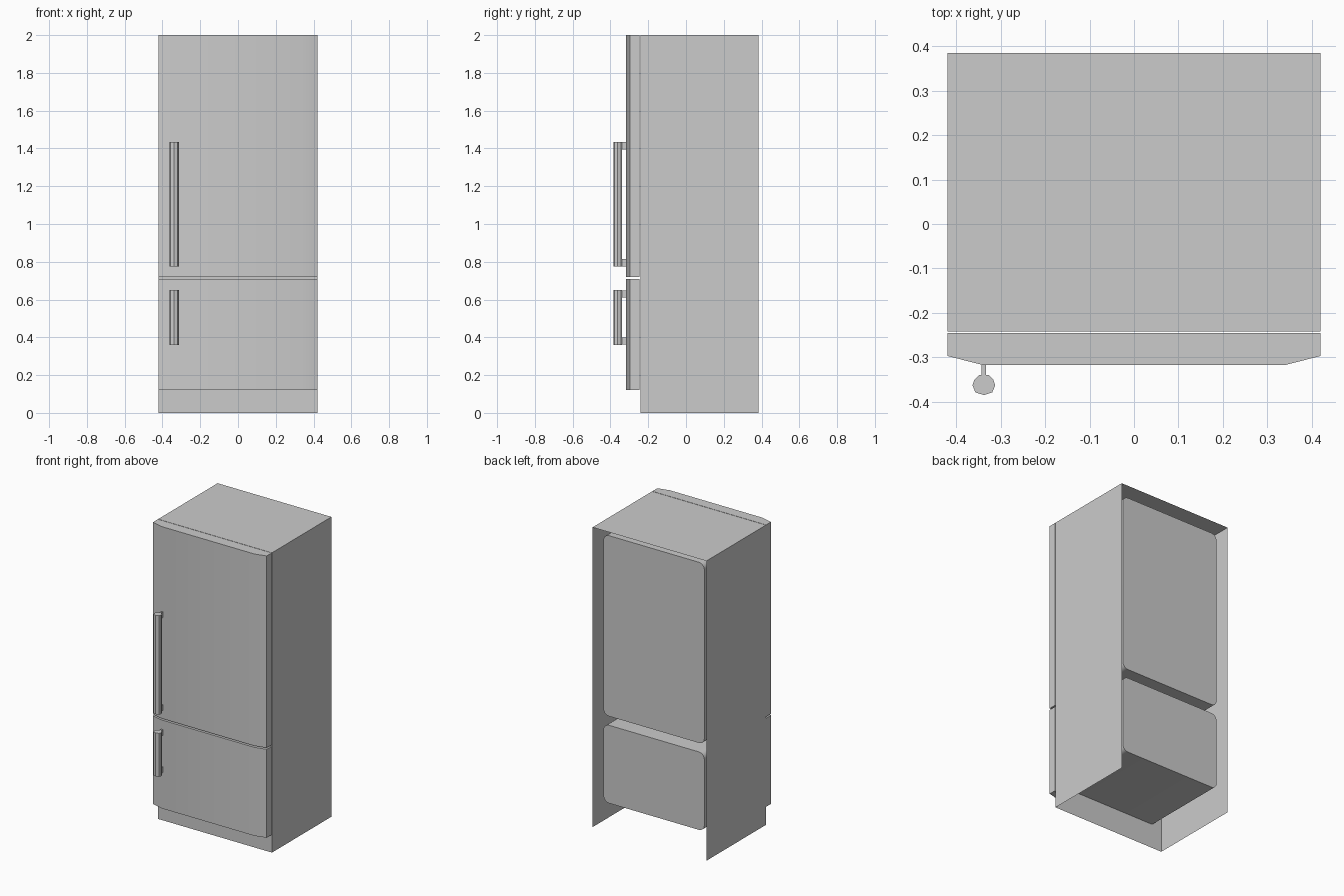
import bpy, bmesh, math
from mathutils import Vector

if "Cube" in bpy.data.objects:
    bpy.data.objects.remove(bpy.data.objects["Cube"])

W = 0.42                       # half width
FRONT, BACK = -0.242, 0.385    # cabinet depth
LINER_BACK = 0.338


def to_object(bm, name, smooth=False):
    mesh = bpy.data.meshes.new(name)
    bm.to_mesh(mesh)
    bm.free()
    obj = bpy.data.objects.new(name, mesh)
    bpy.context.collection.objects.link(obj)
    if smooth:
        bpy.ops.object.select_all(action='DESELECT')
        obj.select_set(True)
        bpy.context.view_layer.objects.active = obj
        bpy.ops.object.shade_smooth_by_angle(angle=math.radians(30))
    return obj


def add_prism(bm, profile, z0, z1):
    """Closed vertical prism from an xy profile."""
    low = [bm.verts.new((x, y, z0)) for x, y in profile]
    high = [bm.verts.new((x, y, z1)) for x, y in profile]
    bm.faces.new(low)
    bm.faces.new(high)
    n = len(profile)
    for i in range(n):
        j = (i + 1) % n
        bm.faces.new((low[i], low[j], high[j], high[i]))


def prism(name, profile, z0, z1, smooth=False):
    bm = bmesh.new()
    add_prism(bm, profile, z0, z1)
    bmesh.ops.recalc_face_normals(bm, faces=bm.faces)
    return to_object(bm, name, smooth)


def rounded_rect(hw, z0, z1, r, steps=5):
    pts = []
    corners = [(hw - r, z1 - r), (-hw + r, z1 - r), (-hw + r, z0 + r), (hw - r, z0 + r)]
    for k, (cx, cz) in enumerate(corners):
        for i in range(steps + 1):
            a = math.pi / 2 * (k + i / steps)
            pts.append((cx + r * math.cos(a), cz + r * math.sin(a)))
    return pts


# Cabinet: thin shell, open at the back and underneath, with two recessed liners
bm = bmesh.new()
outer = [bm.verts.new((x, FRONT, z)) for x, z in ((-W, 0), (-W, 2), (W, 2), (W, 0))]
rear = [bm.verts.new((v.co.x, BACK, v.co.z)) for v in outer]
rim = [bm.edges.new((outer[i], outer[(i + 1) % 4])) for i in range(4)]
for i in range(3):             # left, top, right
    bm.faces.new((outer[i], outer[i + 1], rear[i + 1], rear[i]))
for z0, z1 in ((0.165, 0.685), (0.745, 1.95)):
    pts = rounded_rect(0.372, z0, z1, 0.04)
    mouth = [bm.verts.new((x, FRONT, z)) for x, z in pts]
    deep = [bm.verts.new((x, LINER_BACK, z)) for x, z in pts]
    n = len(pts)
    for i in range(n):
        j = (i + 1) % n
        rim.append(bm.edges.new((mouth[i], mouth[j])))
        bm.faces.new((mouth[i], mouth[j], deep[j], deep[i]))
    bm.faces.new(deep)
bmesh.ops.triangle_fill(bm, edges=rim, use_beauty=True, normal=Vector((0, -1, 0)))
bmesh.ops.recalc_face_normals(bm, faces=bm.faces)
to_object(bm, "cabinet", smooth=True)

# Doors with bevelled sides
door_profile = [(-W, -0.245), (-W, -0.297), (-0.342, -0.317),
                (0.342, -0.317), (W, -0.297), (W, -0.245)]
prism("freezer_door", door_profile, 0.12, 0.71, smooth=True)
prism("fridge_door", door_profile, 0.72, 2.0, smooth=True)

# Handles: faceted bar with a mounting stem at each end
HX = -0.338
half = [(0.011, -0.340), (0.021, -0.350), (0.0255, -0.363), (0.019, -0.379)]
bar = ([(HX + x, y) for x, y in half] + [(HX, -0.385)]
       + [(HX - x, y) for x, y in reversed(half)])
stem = [(HX - 0.005, -0.316), (HX + 0.005, -0.316),
        (HX + 0.005, -0.342), (HX - 0.005, -0.342)]
for part, z0, z1 in (("freezer", 0.36, 0.65), ("fridge", 0.775, 1.435)):
    prism(part + "_handle_bar", bar, z0, z1)
    prism(part + "_handle_lower_stem", stem, z0 + 0.001, z0 + 0.04)
    prism(part + "_handle_upper_stem", stem, z1 - 0.04, z1 - 0.001)
